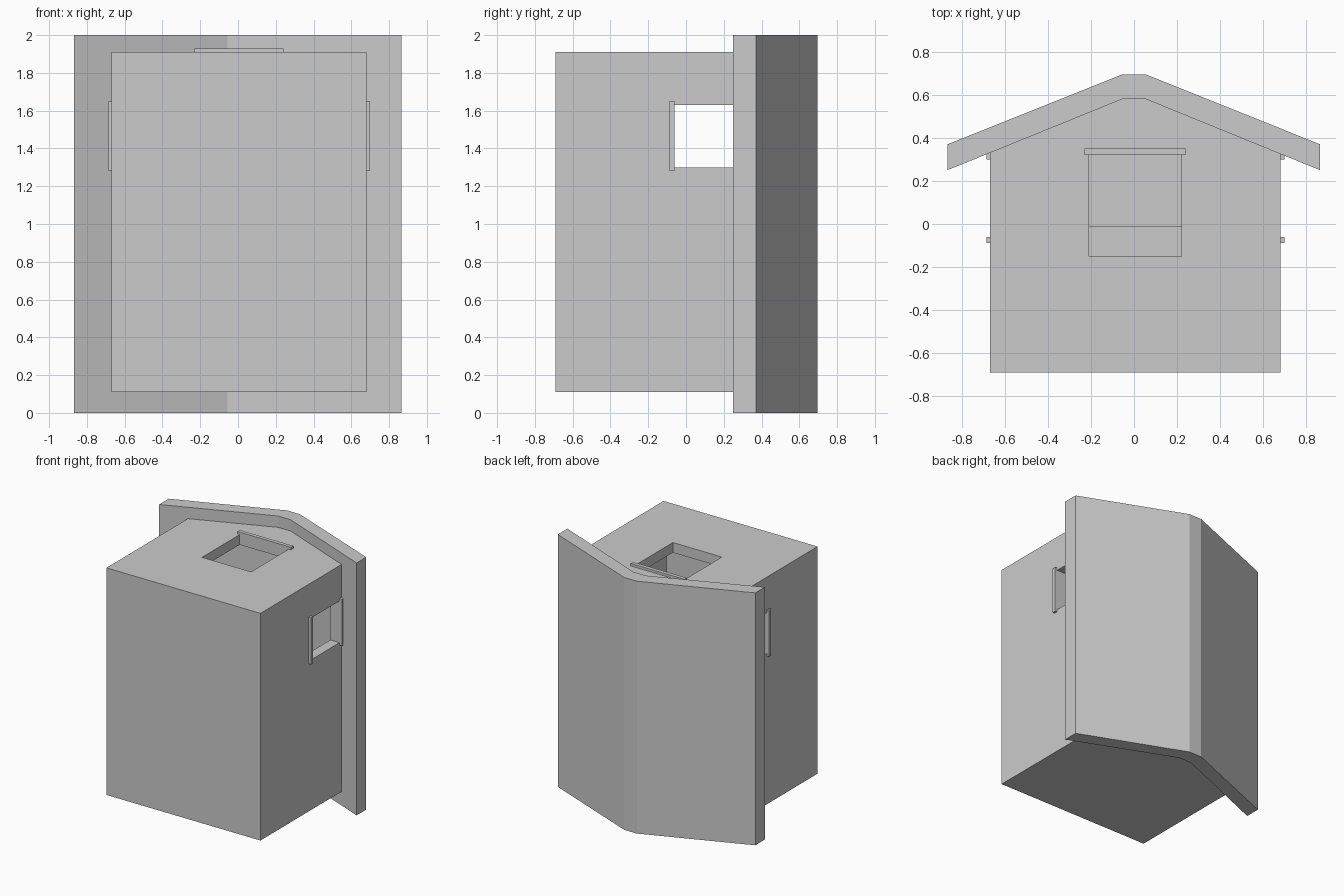
import bpy, bmesh

if "Cube" in bpy.data.objects:
    bpy.data.objects.remove(bpy.data.objects["Cube"])


def prism(name, profile, z0, z1):
    """Extrude an xy profile from z0 to z1."""
    bm = bmesh.new()
    face = bm.faces.new([bm.verts.new((x, y, z0)) for x, y in profile])
    ext = bmesh.ops.extrude_face_region(bm, geom=[face])
    verts = [v for v in ext["geom"] if isinstance(v, bmesh.types.BMVert)]
    bmesh.ops.translate(bm, verts=verts, vec=(0, 0, z1 - z0))
    bmesh.ops.recalc_face_normals(bm, faces=bm.faces)
    mesh = bpy.data.meshes.new(name)
    bm.to_mesh(mesh)
    bm.free()
    obj = bpy.data.objects.new(name, mesh)
    bpy.context.collection.objects.link(obj)
    return obj


def box(name, x0, x1, y0, y1, z0, z1):
    return prism(name, [(x0, y0), (x1, y0), (x1, y1), (x0, y1)], z0, z1)


def cut(target, cutter):
    """Subtract the cutter, then discard it."""
    cutter.hide_render = True
    mod = target.modifiers.new("cut", 'BOOLEAN')
    mod.operation = 'DIFFERENCE'
    mod.solver = 'EXACT'
    mod.object = cutter
    bpy.context.view_layer.objects.active = target
    bpy.ops.object.modifier_apply(modifier=mod.name)
    bpy.data.objects.remove(cutter)


# hollow walls with gable ends, open under the roof
walls = prism("house_walls", [(-.67, -.69), (.68, -.69), (.68, .327),
                              (.055, .58), (-.055, .58), (-.67, .331)], .11, 1.91)
cut(walls, box("room_cutter", -.59, .60, -.61, .9, .19, 1.83))

# doorway in the gable and a window in each side wall
cut(walls, box("door_cutter", -.21, .22, -.15, .32, 1.7, 2.1))
cut(walls, box("window_cutter", -1, 1, -.06, .30, 1.30, 1.63))

# low step against the far inside wall
box("inner_step", -.59, .60, -.61, -.01, .19, .30)

# folded roof slab with a flat ridge
prism("roof", [(-.867, .25), (-.055, .58), (.055, .58), (.865, .25),
               (.865, .37), (.055, .695), (-.055, .695), (-.867, .37)], 0, 2)

# door lintel
box("door_lintel", -.23, .24, .32, .35, 1.91, 1.93)

# window sills and lintels on both sides
for side, x0, x1 in (("left", -.685, -.67), ("right", .68, .70)):
    box(side + "_window_sill", x0, x1, -.088, -.06, 1.28, 1.65)
    box(side + "_window_lintel", x0, x1, .30, .33, 1.28, 1.65)
